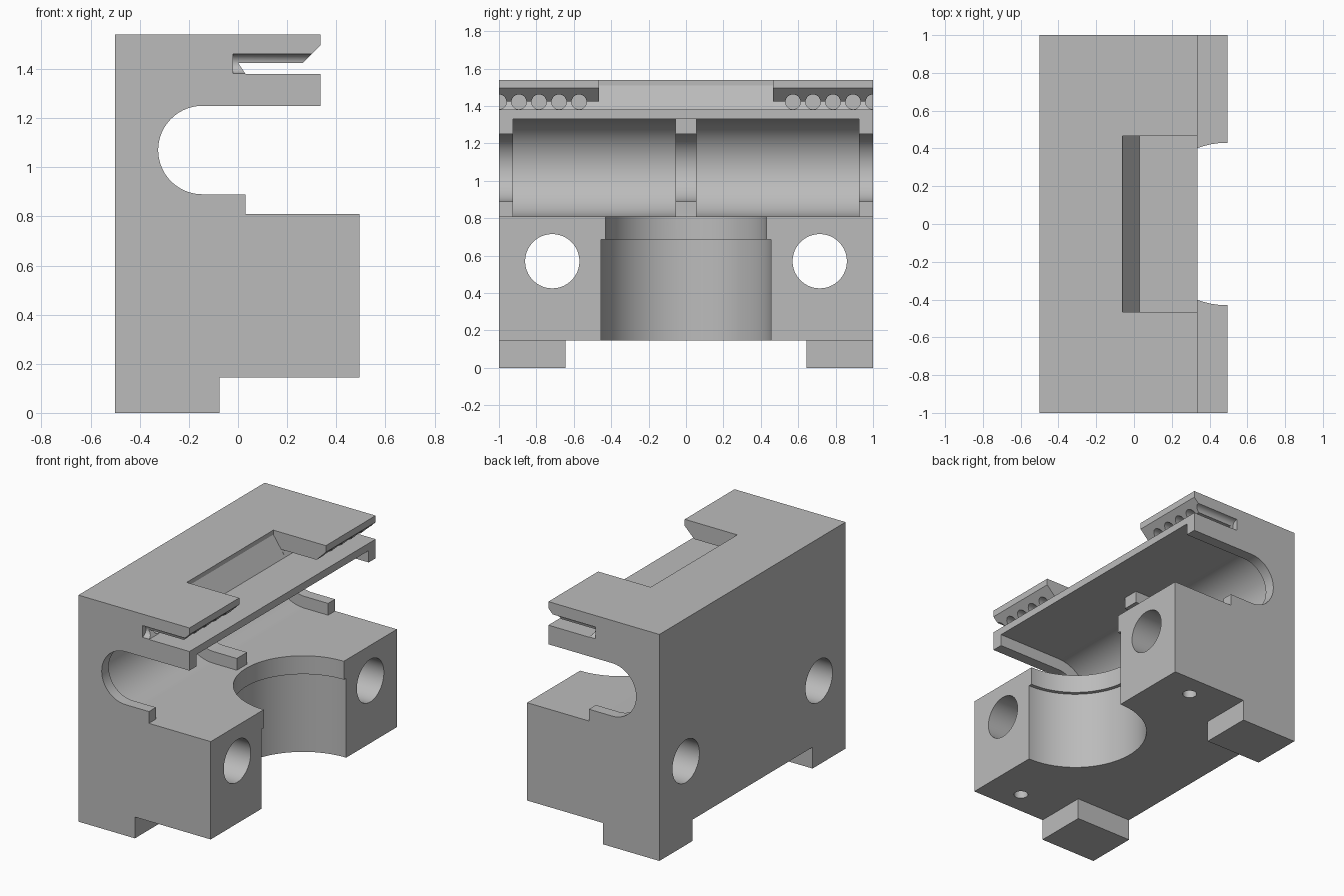
import bpy, bmesh, math
from mathutils import Vector

cube = bpy.data.objects.get("Cube")
if cube:
    bpy.data.objects.remove(cube, do_unlink=True)

gray = bpy.data.materials.new("plain gray")
gray.use_nodes = True
COLOR = (0.5, 0.5, 0.5, 1)
gray.diffuse_color = COLOR
gray.node_tree.nodes["Principled BSDF"].inputs["Base Color"].default_value = COLOR


def prism(name, points, start, end, axis="y"):
    """Extrude a closed outline along an axis; outlines are xz, yz or xy."""
    place = {"x": lambda a, b, t: (t, a, b),
             "y": lambda a, b, t: (a, t, b),
             "z": lambda a, b, t: (a, b, t)}[axis]
    bm = bmesh.new()
    face = bm.faces.new([bm.verts.new(place(a, b, start)) for a, b in points])
    new = bmesh.ops.extrude_face_region(bm, geom=[face])["geom"]
    verts = [g for g in new if isinstance(g, bmesh.types.BMVert)]
    bmesh.ops.translate(bm, verts=verts, vec=Vector(place(0, 0, end - start)))
    bmesh.ops.recalc_face_normals(bm, faces=bm.faces)
    mesh = bpy.data.meshes.new(name)
    bm.to_mesh(mesh)
    bm.free()
    mesh.materials.append(gray)
    obj = bpy.data.objects.new(name, mesh)
    bpy.context.collection.objects.link(obj)
    return obj


def arc(cx, cy, r, first=0, last=360, n=64):
    full = last - first == 360
    angles = [math.radians(first + (last - first) * i / n) for i in range(n if full else n + 1)]
    return [(cx + r * math.cos(a), cy + r * math.sin(a)) for a in angles]


def rect(x0, x1, y0, y1):
    return [(x0, y0), (x1, y0), (x1, y1), (x0, y1)]


def cut(cutter):
    bpy.context.view_layer.objects.active = carriage
    mod = carriage.modifiers.new("cut", "BOOLEAN")
    mod.object, mod.operation, mod.solver = cutter, "DIFFERENCE", "EXACT"
    bpy.ops.object.modifier_apply(modifier=mod.name)
    bpy.data.objects.remove(cutter, do_unlink=True)


# Carriage body with the rod channel and belt slot in its profile
ROD = (-0.145, 1.07)
outline = [(-0.5, 0), (-0.075, 0), (-0.075, 0.145), (0.495, 0.145), (0.495, 0.81), (0.03, 0.81), (0.03, 0.89)]
outline += arc(*ROD, 0.18, 270, 90, 40)
outline += [(0.335, 1.25), (0.335, 1.38), (0.03, 1.38), (0, 1.425),
            (0.265, 1.425), (0.335, 1.495), (0.335, 1.54), (-0.5, 1.54)]
carriage = prism("carriage_body", outline, -1, 1)

# Gap between the two feet
cut(prism("foot_gap", rect(-0.6, 0, -0.1, 0.145), -0.645, 0.645))

# Bearing pockets and the shortened rib between them
pocket = arc(*ROD, 0.26, 270, 90, 48) + [(0.6, 1.33), (0.6, 0.81)]
for side in (-1, 1):
    cut(prism("bearing_pocket", pocket, side * 0.055, side * 0.925))
cut(prism("rib_trim", rect(0.03, 0.6, 0.81, 1.33), -0.1, 0.1))

# Window through the top plate
window = [(0.03, 1.38), (-0.06, 1.51), (-0.06, 1.6), (0.5, 1.6), (0.5, 1.38)]
cut(prism("top_window", window, -0.465, 0.465))

# Stepped vertical bore in the block
cut(prism("main_bore", arc(0.49, 0, 0.455, n=96), 0.05, 0.685, "z"))
cut(prism("bore_lip", arc(0.49, 0, 0.43, n=96), 0.6, 0.87, "z"))

# Mounting holes, screw holes and belt tooth grooves
for side in (-1, 1):
    cut(prism("mounting_hole", arc(side * 0.715, 0.57, 0.145), -0.7, 0.7, "x"))
    cut(prism("screw_hole", arc(0.24, side * 0.84, 0.045, n=32), 0.05, 0.5, "z"))
    for i in range(5):
        groove = arc(side * (1 - 0.107 * i), 1.422, 0.04, n=24)
        cut(prism("belt_groove", groove, -0.02, 0.4, "x"))

bpy.ops.object.select_all(action="DESELECT")
carriage.select_set(True)
bpy.context.view_layer.objects.active = carriage
bpy.ops.object.shade_smooth_by_angle(angle=math.radians(25))
